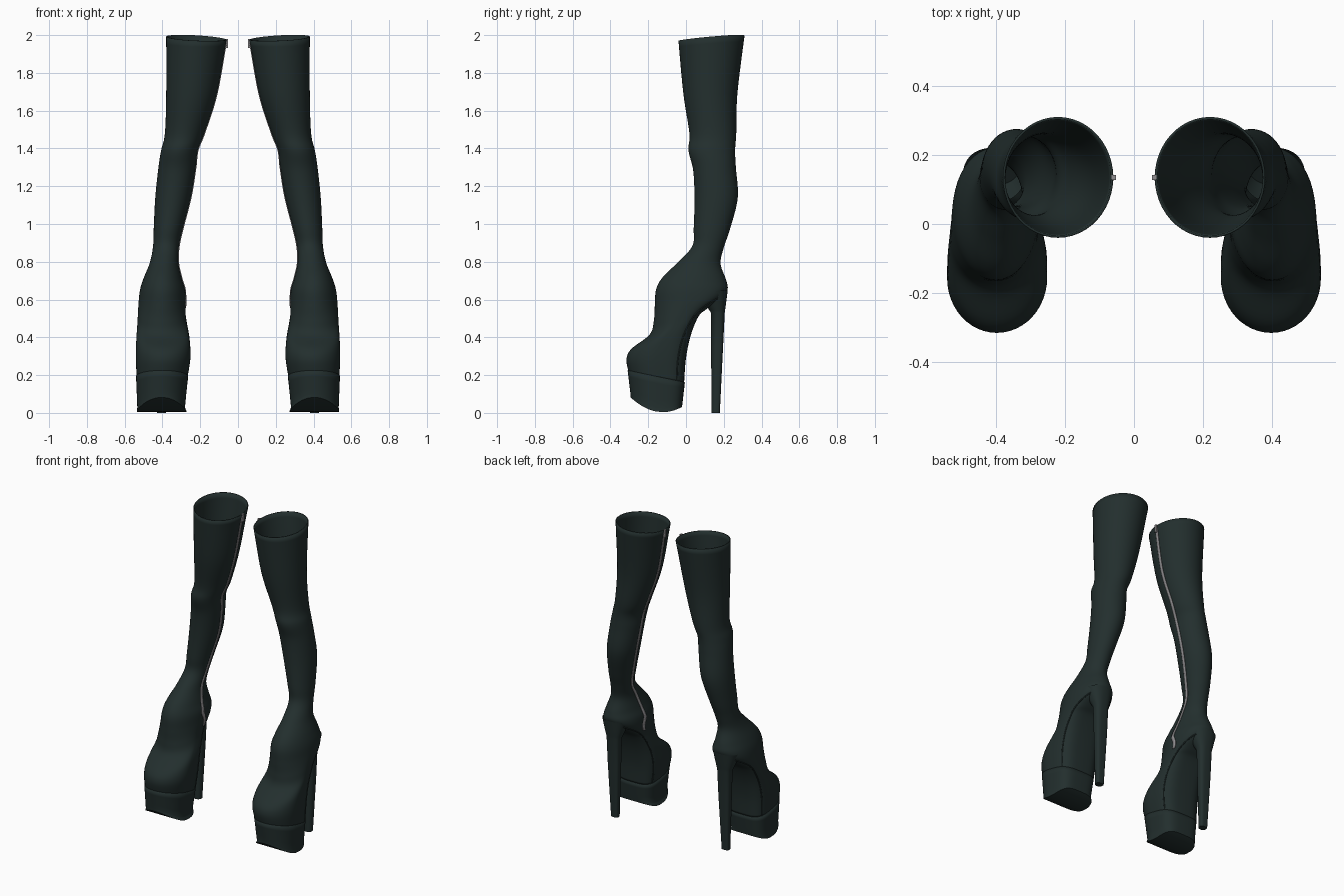
import bpy, bmesh, math

if "Cube" in bpy.data.objects:
    bpy.data.objects.remove(bpy.data.objects["Cube"])

N = 48          # points around each ring
SUB = 6         # steps between two profile sections


def material(name, rgb):
    m = bpy.data.materials.new(name)
    m.diffuse_color = (*rgb, 1)
    m.use_nodes = True
    m.node_tree.nodes["Principled BSDF"].inputs["Base Color"].default_value = m.diffuse_color
    return m


LEATHER = material("dark_leather", (0.0165, 0.028, 0.027))
METAL = material("zip_metal", (0.28, 0.27, 0.28))

# Sections: front y, front z, back y, back z, inner x, outer x
UPPER = [
    (-.04, 1.97, .31, 1.998, .06, .38),
    (-.014, 1.69, .272, 1.69, .112, .38),
    (.018, 1.48, .266, 1.48, .178, .387),
    (.013, 1.39, .26, 1.39, .213, .407),
    (.038, 1.285, .264, 1.3, .225, .422),
    (.045, 1.14, .274, 1.14, .25, .438),
    (.041, .98, .235, .98, .291, .446),
    (.034, .885, .2, .875, .313, .45),
    (-.04, .8, .183, .79, .316, .467),
    (-.122, .72, .212, .705, .298, .5),
    (-.158, .655, .22, .655, .281, .518),
    (-.165, .57, .19, .61, .277, .526),
    (-.17, .49, .112, .552, .277, .53),
    (-.192, .415, .066, .51, .27, .533),
    (-.288, .34, .025, .41, .255, .539),
    (-.315, .285, 0, .29, .252, .541),
    (-.304, .215, -.01, .16, .268, .536),
]
PLATFORM = [
    (-.309, .225, -.006, .162, .264, .54),
    (-.294, .1, -.018, .055, .281, .533),
    (-.293, .082, -.021, .032, .272, .536),
]
# Heel: front y, back y, z, half width
HEEL = [(f, z, b, z + .01 * (z > .6), .405 - w, .405 + w) for f, b, z, w in (
    (.06, .221, .64, .09), (.1, .212, .58, .066), (.132, .205, .53, .048), (.135, .179, 0, .025))]


def section(table, s):
    """Interpolated section at fractional row s; the soft upper uses a spline."""
    i = min(int(s), len(table) - 2)
    f = s - i
    a, b, c, d = (table[max(0, min(len(table) - 1, k))] for k in (i - 1, i, i + 1, i + 2))
    if table is not UPPER:
        return [q + f * (r - q) for q, r in zip(b, c)]
    return [q + .5 * f * (r - p + f * (2*p - 5*q + 4*r - w + f * (3*(q - r) + w - p)))
            for p, q, r, w in zip(a, b, c, d)]


def point(table, s, t, off=0.0):
    """Surface point at row s and angle t (t = -90 degrees is the toe side)."""
    yf, zf, yb, zb, xi, xo = section(table, s)
    square = min(1, max(.55, .55 + (zf - .4) * 1.4))      # lower rings are squarer behind
    sag = .05 * min(1, max(0, (.21 - zf) / .11)) if table is PLATFORM else 0
    c, u = math.cos(t), math.sin(t)
    k = square if u > 0 else 1
    c = math.copysign(abs(c) ** k, c)
    u = math.copysign(abs(u) ** k, u)
    z = zf + (zb - zf) * (1 + u) / 2 - sag * (1 - u * u)
    z += .01 * c * max(0, (z - 1.9) / .1)          # rim dips to the inside
    return ((xi + xo) / 2 + c * ((xo - xi) / 2 + off),
            (yf + yb) / 2 + u * ((yb - yf) / 2 + off), z)


def finish(name, bm, mat, thickness=0, angle=40):
    me = bpy.data.meshes.new(name)
    bm.to_mesh(me)
    bm.free()
    me.materials.append(mat)
    me.shade_smooth()
    me.set_sharp_from_angle(angle=math.radians(angle))
    ob = bpy.data.objects.new(name, me)
    bpy.context.collection.objects.link(ob)
    if thickness:
        m = ob.modifiers.new("wall", 'SOLIDIFY')
        m.thickness, m.offset = thickness, -1
    ob.modifiers.new("pair", 'MIRROR').use_mirror_merge = False
    return ob


def loft(name, table, sub=SUB, cap=False, thickness=0, angle=40):
    bm = bmesh.new()
    rows = (len(table) - 1) * sub
    rings = [[bm.verts.new(point(table, r / sub, -math.pi / 2 + 2 * math.pi * i / N))
              for i in range(N)] for r in range(rows + 1)]
    for a, b in zip(rings, rings[1:]):
        for i in range(N):
            j = (i + 1) % N
            bm.faces.new((a[i], b[i], b[j], a[j]))
    if cap:     # strips across the bottom follow its rocker curve
        g = rings[-1]
        for i in range(N // 2):
            vs = [g[i], g[-i % N], g[-(i + 1) % N], g[i + 1]]
            bm.faces.new(list(dict.fromkeys(vs)))
    return finish(name, bm, LEATHER, thickness, angle)


loft("boot_upper", UPPER, thickness=.007, angle=60)
loft("platform_sole", PLATFORM, sub=4, cap=True, thickness=.006)
loft("stiletto_heel", HEEL, sub=3, cap=True)

# Zip tape along the inner side, hooking back at its lower end
bm = bmesh.new()
prev = None
for r in range(91):
    s = .1 + 11.5 * r / 90
    sec = section(UPPER, s)
    half = .018 / (sec[2] - sec[0])
    mid = math.pi - .22 * max(0, (s - 10.2) / 1.4)
    row = [bm.verts.new(point(UPPER, s, mid + half * k, .004)) for k in (-1, 0, 1)]
    if prev:
        for k in (0, 1):
            bm.faces.new((prev[k], row[k], row[k + 1], prev[k + 1]))
    prev = row
finish("zip", bm, METAL, thickness=.004)

# Zip pull near the rim
bm = bmesh.new()
bmesh.ops.create_cube(bm, size=1)
x, y, z = point(UPPER, .12, math.pi)
for v in bm.verts:
    v.co = (x - .005 + v.co.x * .012, y + v.co.y * .014, z + v.co.z * .05)
finish("zip_pull", bm, METAL)

# Raised welts where the sole cover meets the upper, from heel to platform
cu = bpy.data.curves.new("sole_welt", 'CURVE')
cu.dimensions = '3D'
cu.bevel_depth, cu.bevel_resolution = .004, 1
cu.materials.append(LEATHER)
for side in (1, -1):
    for flip in (1, -1):
        pts = []
        for r in range(41):
            s = 10.2 + 5.8 * r / 40
            w = min(1, r / 14)                     # starts at the heel back
            t = math.pi / 2 - side * math.radians(55) * math.sin(w * math.pi / 2)
            x, y, z = point(UPPER, s, t)
            pts.append((x * flip, y, z))
        sp = cu.splines.new('POLY')
        sp.points.add(len(pts) - 1)
        for p, co in zip(sp.points, pts):
            p.co = (*co, 1)
bpy.context.collection.objects.link(bpy.data.objects.new("sole_welt", cu))
